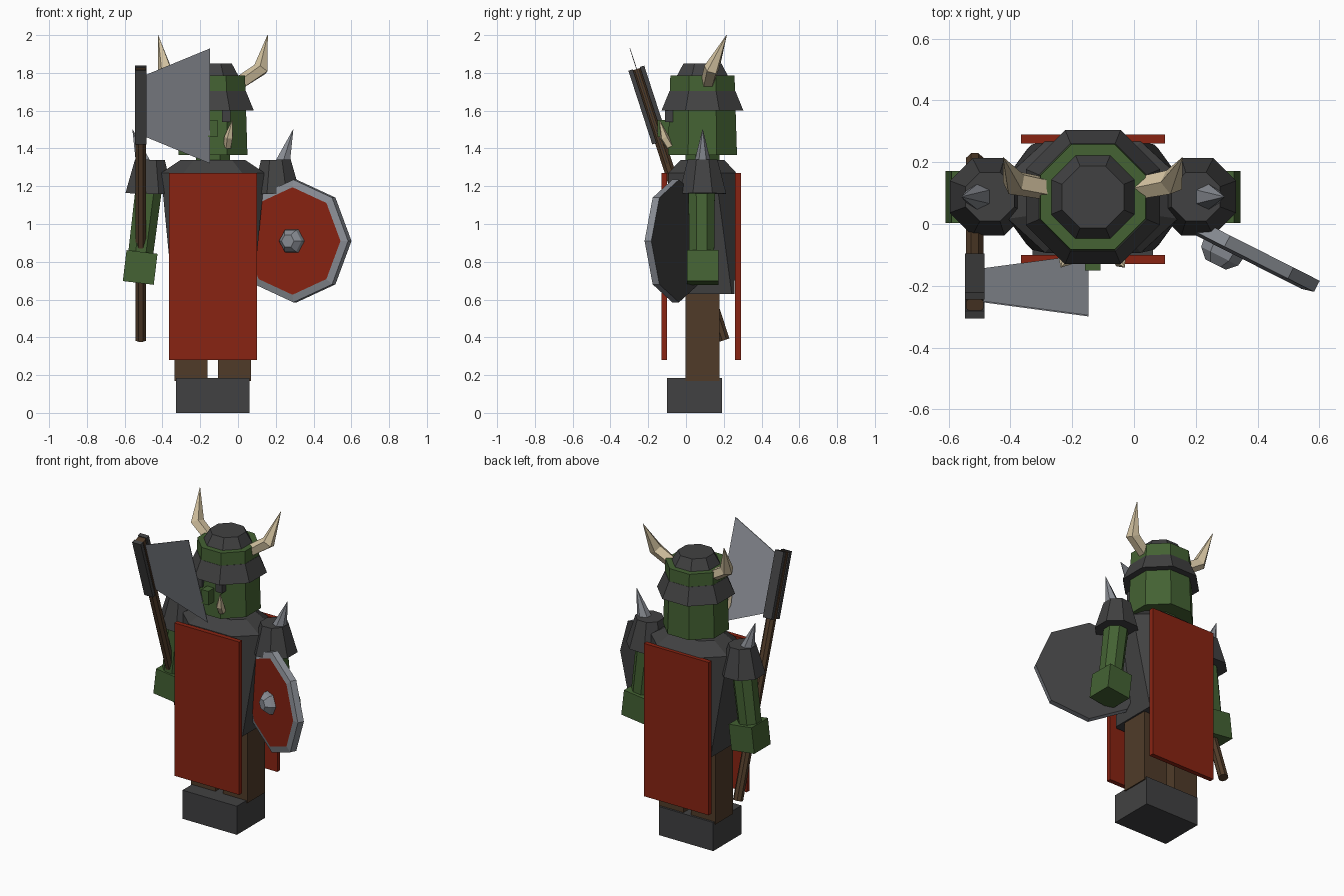
import bpy
import bmesh
import math
from mathutils import Vector, Matrix

cube = bpy.data.objects.get("Cube")
if cube:
    bpy.data.objects.remove(cube, do_unlink=True)

CX, CY = -0.133, 0.087          # body axis


def material(name, rgb):
    m = bpy.data.materials.new(name)
    m.use_nodes = True
    m.diffuse_color = (*rgb, 1)
    m.node_tree.nodes["Principled BSDF"].inputs["Base Color"].default_value = (*rgb, 1)
    return m


RED = material("red cloth", (0.25, 0.017, 0.006))
GREEN = material("green skin", (0.058, 0.122, 0.033))
DARK = material("dark iron", (0.053, 0.053, 0.054))
BROWN = material("brown leather", (0.08, 0.044, 0.022))
STEEL = material("steel", (0.25, 0.265, 0.295))
BONE = material("bone", (0.65, 0.54, 0.35))


def finish(name, bm, mats):
    bmesh.ops.recalc_face_normals(bm, faces=bm.faces[:])
    mesh = bpy.data.meshes.new(name)
    bm.to_mesh(mesh)
    bm.free()
    for m in mats:
        mesh.materials.append(m)
    obj = bpy.data.objects.new(name, mesh)
    bpy.context.collection.objects.link(obj)
    return obj


def loft(name, rings, side, start=None, end=None):
    """Skin a list of rings; the two caps may have their own material."""
    bm = bmesh.new()
    loops = [[bm.verts.new(p) for p in ring] for ring in rings]
    n = len(loops[0])
    for a, b in zip(loops, loops[1:]):
        for i in range(n):
            j = (i + 1) % n
            bm.faces.new((a[i], a[j], b[j], b[i]))
    bm.faces.new(loops[0]).material_index = 1
    bm.faces.new(loops[-1]).material_index = 2
    return finish(name, bm, (side, start or side, end or side))


def tube(name, pts, apothems, sides, side, start=None, end=None, ref=(0, 1, 0), turn=0.5):
    """Faceted tube along a path; apothems give the flat-side distance."""
    pts = [Vector(p) for p in pts]
    rings = []
    for k, p in enumerate(pts):
        d = (pts[min(k + 1, len(pts) - 1)] - pts[max(k - 1, 0)]).normalized()
        u = Vector(ref).cross(d).normalized()
        v = d.cross(u)
        r = apothems[k] / math.cos(math.pi / sides)
        angles = [math.tau * (i + turn) / sides for i in range(sides)]
        rings.append([p + r * (math.cos(t) * u + math.sin(t) * v) for t in angles])
    return loft(name, rings, side, start, end)


def column(name, profile, mat):
    """Upright eight-sided part on the body axis from (height, apothem) pairs."""
    return tube(name, [(CX, CY, z) for z, _ in profile], [a for _, a in profile], 8, mat)


def box(name, centre, size, mat, rot=None):
    bm = bmesh.new()
    bmesh.ops.create_cube(bm, size=1)
    m = Matrix.Translation(centre) @ (rot or Matrix()) @ Matrix.Diagonal((*size, 1))
    bmesh.ops.transform(bm, matrix=m, verts=bm.verts[:])
    return finish(name, bm, (mat,))


def chamfered(z, hx, hy, cx, cy):
    quarter = [(hx, hy - cy), (hx - cx, hy)]
    pts = quarter + [(-x, y) for x, y in quarter[::-1]]
    pts += [(-x, -y) for x, y in pts]
    return [Vector((CX + x, CY + y, z)) for x, y in pts]


# Torso and cloth panels
loft("torso", [chamfered(0.63, 0.213, 0.17, 0.015, 0.015),
               chamfered(1.27, 0.275, 0.18, 0.12, 0.11),
               chamfered(1.34, 0.17, 0.115, 0.07, 0.06)], DARK)
for label, y in (("front", -0.115), ("back", 0.275)):
    box(label + "_cloth", (CX, y, 0.775), (0.465, 0.03, 0.99), RED)

# Head and helmet
column("neck", [(1.3, 0.09), (1.38, 0.09)], GREEN)
column("head", [(1.365, 0.183), (1.785, 0.17)], GREEN)
column("helmet_brim", [(1.6, 0.217), (1.705, 0.174)], DARK)
column("helmet_cap", [(1.775, 0.14), (1.85, 0.1)], DARK)
box("nose", (CX, -0.115, 1.505), (0.05, 0.07, 0.09), GREEN)

# Paired parts, left then right
for label, s in (("left", 1), ("right", -1)):
    def at(d, y, z):
        return (CX + s * d, y, z)

    box(label + "_boot", at(0.0975, 0.045, 0.0925), (0.195, 0.29, 0.185), DARK)
    box(label + "_leg", at(0.115, 0.087, 0.45), (0.175, 0.18, 0.56), BROWN)
    tube(label + "_arm", [at(0.338, 0.083, 1.2), at(0.385, 0.083, 0.82)],
         [0.07, 0.066], 8, GREEN)
    box(label + "_hand", at(0.385, 0.088, 0.77), (0.165, 0.168, 0.165), GREEN,
        Matrix.Rotation(-0.12 * s, 4, 'Y'))
    tube(label + "_shoulder_pad", [at(0.338, 0.088, 1.16), at(0.333, 0.088, 1.34)],
         [0.125, 0.079], 8, DARK)
    tube(label + "_shoulder_spike", [at(0.365, 0.088, 1.31), at(0.425, 0.088, 1.5)],
         [0.042, 0.001], 6, STEEL)
    box(label + "_eye", at(0.072, -0.09, 1.57), (0.045, 0.04, 0.06), DARK)
    tube(label + "_tusk", [at(0.078, -0.085, 1.41), at(0.085, -0.115, 1.46),
                           at(0.103, -0.14, 1.55)], [0.018, 0.02, 0.001], 5, BONE)
    tube(label + "_horn", [at(0.12, 0.11, 1.73), at(0.255, 0.135, 1.82),
                           at(0.29, 0.215, 2.0)], [0.03, 0.034, 0.001], 5, BONE)

# Shield, turned outward, with boss
hub = Vector((0.302, -0.055, 0.91))
out = Vector((-0.45, -0.89, 0)).normalized()
tube("shield", [hub - out * 0.02, hub + out * 0.02, hub + out * 0.03],
     [0.3, 0.3, 0.263], 8, STEEL, start=DARK, end=RED, ref=(0, 0, 1), turn=0)
tube("shield_boss", [hub + out * 0.025, hub + out * 0.055, hub + out * 0.085],
     [0.062, 0.058, 0.032], 6, STEEL, ref=(0, 0, 1), turn=0)

# Axe, leaning forward
LEAN = 0.313


def along(x, z, lift=0):
    return Vector((x, -0.263 - (z - 1.825) * math.tan(LEAN) + lift, z))


AX = -0.515
tube("axe_haft", [along(AX, 0.385), along(AX, 1.82)], [0.028, 0.028], 8, BROWN)
tilt = Matrix.Rotation(LEAN, 4, 'X')
for label, off in (("front", -0.032), ("back", 0.032)):
    centre = along(AX, 1.63) + tilt @ Vector((0, off, 0))
    box("axe_socket_" + label, centre, (0.062, 0.024, 0.41), DARK, tilt)
outline = [(-0.487, 1.46), (-0.147, 1.32), (-0.147, 1.93), (-0.487, 1.79)]
loft("axe_blade", [[along(x, z, lift) for x, z in outline] for lift in (-0.002, 0.002)], STEEL)
